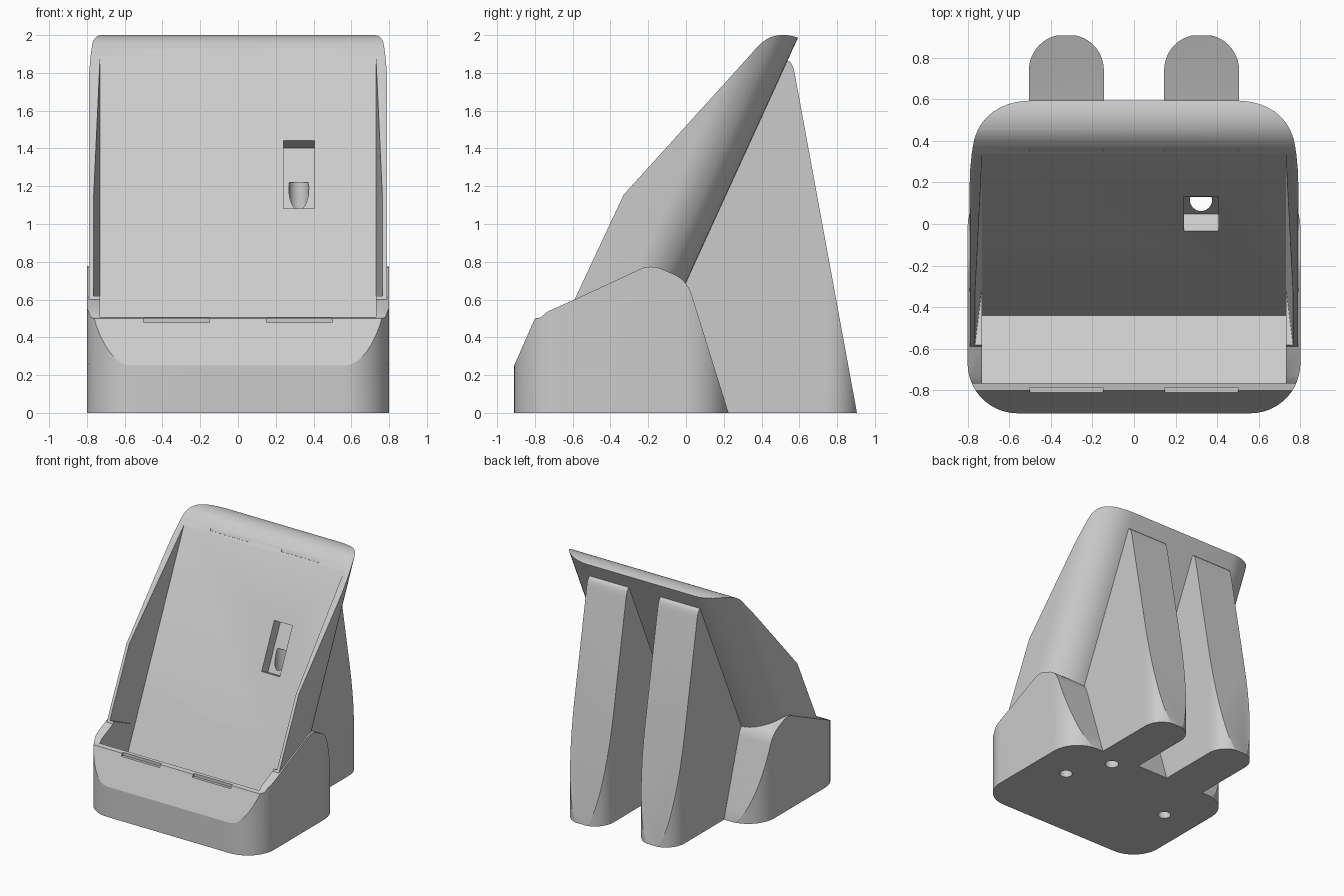
import bpy, bmesh, math

if "Cube" in bpy.data.objects:
    bpy.data.objects.remove(bpy.data.objects["Cube"])

TILT = math.atan2(1.29, 0.59)              # lean of the tray
DY, DZ = math.cos(TILT), math.sin(TILT)

grey = bpy.data.materials.new("light grey plastic")
grey.diffuse_color = (0.6, 0.6, 0.6, 1)
grey.use_nodes = True
grey.node_tree.nodes["Principled BSDF"].inputs["Base Color"].default_value = grey.diffuse_color


# Axis maps: profile (u, v) swept along w
def side(u, v, w):      # profile in y, z swept along x
    return (w, u, v)


def plan(u, v, w):      # profile in x, y swept along z
    return (u, v, w)


def tilted(u, v, w):    # profile in x, depth swept along the lean
    return (u, v * DZ + w * DY, -v * DY + w * DZ)


def prism(name, pts, axes, a, b):
    bm = bmesh.new()
    lo = [bm.verts.new(axes(u, v, a)) for u, v in pts]
    hi = [bm.verts.new(axes(u, v, b)) for u, v in pts]
    bm.faces.new(lo)
    bm.faces.new(hi)
    n = len(pts)
    for i in range(n):
        j = (i + 1) % n
        bm.faces.new((lo[i], lo[j], hi[j], hi[i]))
    bmesh.ops.recalc_face_normals(bm, faces=bm.faces)
    me = bpy.data.meshes.new(name)
    bm.to_mesh(me)
    bm.free()
    ob = bpy.data.objects.new(name, me)
    bpy.context.collection.objects.link(ob)
    me.materials.append(grey)
    return ob


def rect(x0, x1, y0, y1):
    return [(x0, y0), (x1, y0), (x1, y1), (x0, y1)]


def corner(cx, cy, rx, ry, start, n=12):
    return [(cx + rx * math.cos(math.radians(start + 90 * i / n)),
             cy + ry * math.sin(math.radians(start + 90 * i / n))) for i in range(n + 1)]


def curve(p0, p1, p2, n=8):
    return [tuple((1 - t) ** 2 * a + 2 * t * (1 - t) * b + t * t * c
                  for a, b, c in zip(p0, p1, p2)) for t in (i / n for i in range(n + 1))]


def circle(cx, cy, r, n=32):
    return [(cx + r * math.cos(2 * math.pi * i / n), cy + r * math.sin(2 * math.pi * i / n))
            for i in range(n)]


helpers = []


def helper(*args):
    ob = prism(*args)
    ob.hide_render = True
    helpers.append(ob)
    return ob


def shape(ob, keep, cuts):
    for tool, op in [(keep, 'INTERSECT')] + [(c, 'DIFFERENCE') for c in cuts]:
        m = ob.modifiers.new(tool.name, 'BOOLEAN')
        m.operation, m.object, m.solver = op, tool, 'EXACT'
    bpy.context.view_layer.update()
    deps = bpy.context.evaluated_depsgraph_get()
    me = bpy.data.meshes.new_from_object(ob.evaluated_get(deps))
    ob.modifiers.clear()
    ob.data = me
    for o in bpy.context.selected_objects:
        o.select_set(False)
    ob.select_set(True)
    bpy.context.view_layer.objects.active = ob
    bpy.ops.object.shade_smooth_by_angle(angle=math.radians(20))


# Cutters: device pocket, flared upper walls, connector slot, cable channel
pocket = helper("pocket_cutter", rect(-0.73, 0.73, -0.908, -0.48), tilted, -0.01, 2.6)
flare = helper("flare_cutter", [(-0.73, -0.481), (0.73, -0.481), (0.765, -0.79), (0.765, -1.0),
                                (-0.765, -1.0), (-0.765, -0.79)], tilted, 0.32, 2.6)
slot = helper("slot_cutter", rect(0.24, 0.405, -0.6, -0.39), tilted, 0.97, 1.365)
channel = helper("channel_cutter", circle(0.322, 0.115, 0.053), plan, -0.1, 1.22)
screws = [helper("screw_cutter", circle(x, -0.23, 0.05), plan, -0.1, 0.2) for x in (-0.5, 0.5)]

# Small notches on the front lip and at the top of the tray floor
lip_notches, top_notches = [], []
for s in (-1, 1):
    x0, x1 = sorted((s * 0.15, s * 0.5))
    lip_notches.append(helper("lip_notch", rect(x0, x1, -0.9, -0.786), plan, 0.478, 0.7))
    top_notches.append(helper("top_notch", rect(x0, x1, -0.6, -0.468), tilted, 1.875, 2.0))

# Base: side profile trimmed by a rounded footprint
base_profile = ([(-0.91, 0), (-0.91, 0.25), (-0.80, 0.5), (-0.77, 0.505), (-0.735, 0.535),
                 (-0.59, 0.6)]
                + curve((-0.25, 0.758), (-0.19, 0.79), (-0.12, 0.758), 6)
                + curve((-0.06, 0.732), (0.01, 0.70), (0.035, 0.61), 8) + [(0.225, 0)])
base = prism("base", base_profile, side, -0.9, 0.9)
r = 0.24
footprint = helper("base_footprint",
                   corner(0.8 - r, 0.225 - r, r, r, 0) + corner(-0.8 + r, 0.225 - r, r, r, 90)
                   + corner(-0.8 + r, -0.91 + r, r, r, 180) + corner(0.8 - r, -0.91 + r, r, r, 270),
                   plan, -0.2, 1.2)
shape(base, footprint, [pocket, flare, slot, channel] + screws + lip_notches)

# Tray: side profile trimmed by a round-backed section along the lean
tray_profile = ([(-0.20, 0.253), (-0.745, 0.26), (-0.59, 0.6), (-0.33, 1.155), (0.345, 1.90)]
                + curve((0.37, 1.93), (0.46, 2.035), (0.597, 1.985), 10))
tray = prism("tray", tray_profile, side, -0.9, 0.9)
section = helper("tray_section",
                 corner(0.5, -0.547, 0.29, 0.26, 0) + corner(-0.5, -0.547, 0.29, 0.26, 90)
                 + [(-0.785, -1.1), (0.785, -1.1)], tilted, -0.5, 2.8)
shape(tray, section, [pocket, flare, slot, channel] + top_notches)

# Rear legs: wedge profiles trimmed by round-ended footprints
leg_profile = ([(0.12, 0.0), (0.905, 0.0), (0.575, 1.80)]
               + curve((0.565, 1.835), (0.55, 1.87), (0.53, 1.865), 5)
               + [(0.46, 1.80), (-0.06, 0.66), (-0.06, 0.55)])
for s, label in ((-1, "left"), (1, "right")):
    leg = prism(label + "_rear_leg", leg_profile, side, s * 0.325 - 0.3, s * 0.325 + 0.3)
    c = s * 0.325
    plan_shape = helper(label + "_leg_footprint",
                        corner(c + 0.01, 0.74, 0.17, 0.17, 0) + corner(c - 0.01, 0.74, 0.17, 0.17, 90)
                        + [(c - 0.18, -0.3), (c + 0.18, -0.3)], plan, -0.2, 2.2)
    shape(leg, plan_shape, [channel] if s > 0 else [])

for ob in helpers:
    bpy.data.objects.remove(ob)
